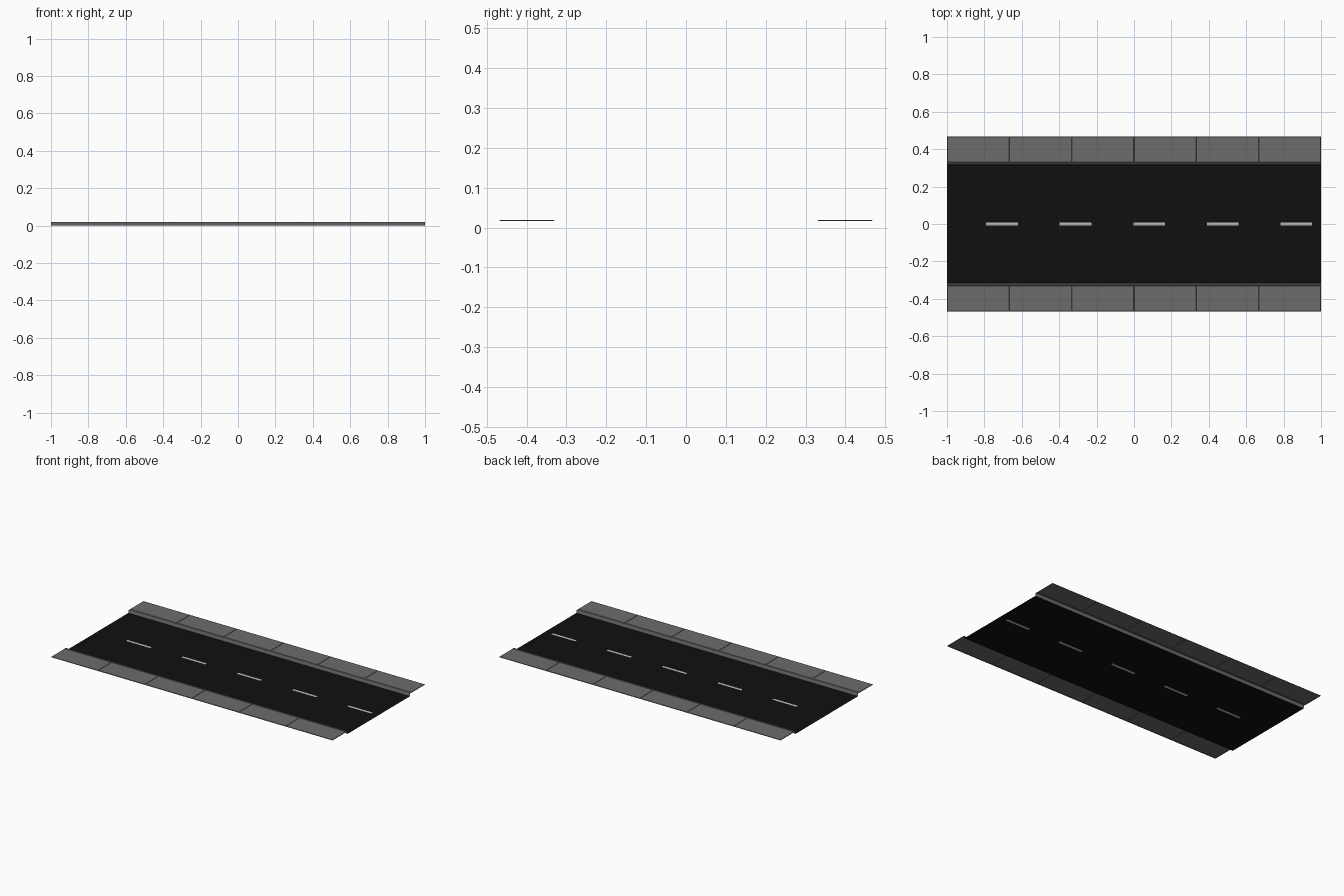
import bpy

if "Cube" in bpy.data.objects:
    bpy.data.objects.remove(bpy.data.objects["Cube"])

def mat(name, v):
    m = bpy.data.materials.new(name)
    m.diffuse_color = (v, v, v, 1)
    m.use_nodes = True
    m.node_tree.nodes["Principled BSDF"].inputs["Base Color"].default_value = m.diffuse_color
    return m

def build(name, quads, material):
    verts, faces = [], []
    for q in quads:
        faces.append(tuple(range(len(verts), len(verts) + 4)))
        verts.extend(q)
    me = bpy.data.meshes.new(name)
    me.from_pydata(verts, [], faces)
    me.materials.append(material)
    ob = bpy.data.objects.new(name, me)
    bpy.context.collection.objects.link(ob)
    return ob

def flat(x0, x1, y0, y1, z=0.0):
    return [(x0, y0, z), (x1, y0, z), (x1, y1, z), (x0, y1, z)]

asphalt = mat("asphalt", 0.005)
paint = mat("paint", 0.5)
concrete = mat("concrete", 0.15)

ROAD, DASH, TOP = 0.315, 0.008, 0.019
dashes = [(-0.79 + 0.393 * i, -0.62 + 0.393 * i) for i in range(5)]

# Road surface, with gaps along the middle for the painted dashes
road = [flat(-1, 1, -ROAD, -DASH), flat(-1, 1, DASH, ROAD)]
stops = [-1] + [x for d in dashes for x in d] + [1]
road += [flat(stops[i], stops[i + 1], -DASH, DASH) for i in range(0, len(stops), 2)]
build("road", road, asphalt)
build("lane_dashes", [flat(a, b, -DASH, DASH) for a, b in dashes], paint)

# Curb strips and paving slabs with bevelled edges on both sides
profile = [(ROAD, 0), (0.318, 0.016), (0.321, TOP), (0.327, TOP), (0.329, TOP - 0.003)]
for side, s in (("near", -1), ("far", 1)):
    def place(q):
        q = [(x, s * y, z) for x, y, z in q]
        return q if s > 0 else q[::-1]

    curb = [place([(-1, a[0], a[1]), (1, a[0], a[1]), (1, b[0], b[1]), (-1, b[0], b[1])])
            for a, b in zip(profile, profile[1:])]
    build(side + "_curb", curb, concrete)

    slabs = []
    for i in range(6):
        x0, x1 = -1 + i / 3, -1 + (i + 1) / 3
        low = flat(x0, x1, 0.329, 0.469, TOP - 0.003)
        top = flat(x0 + 0.002, x1 - 0.002, 0.332, 0.466, TOP)
        slabs.append(place(top))
        for k in range(4):
            n = (k + 1) % 4
            slabs.append(place([low[k], low[n], top[n], top[k]]))
    build(side + "_sidewalk", slabs, concrete)
